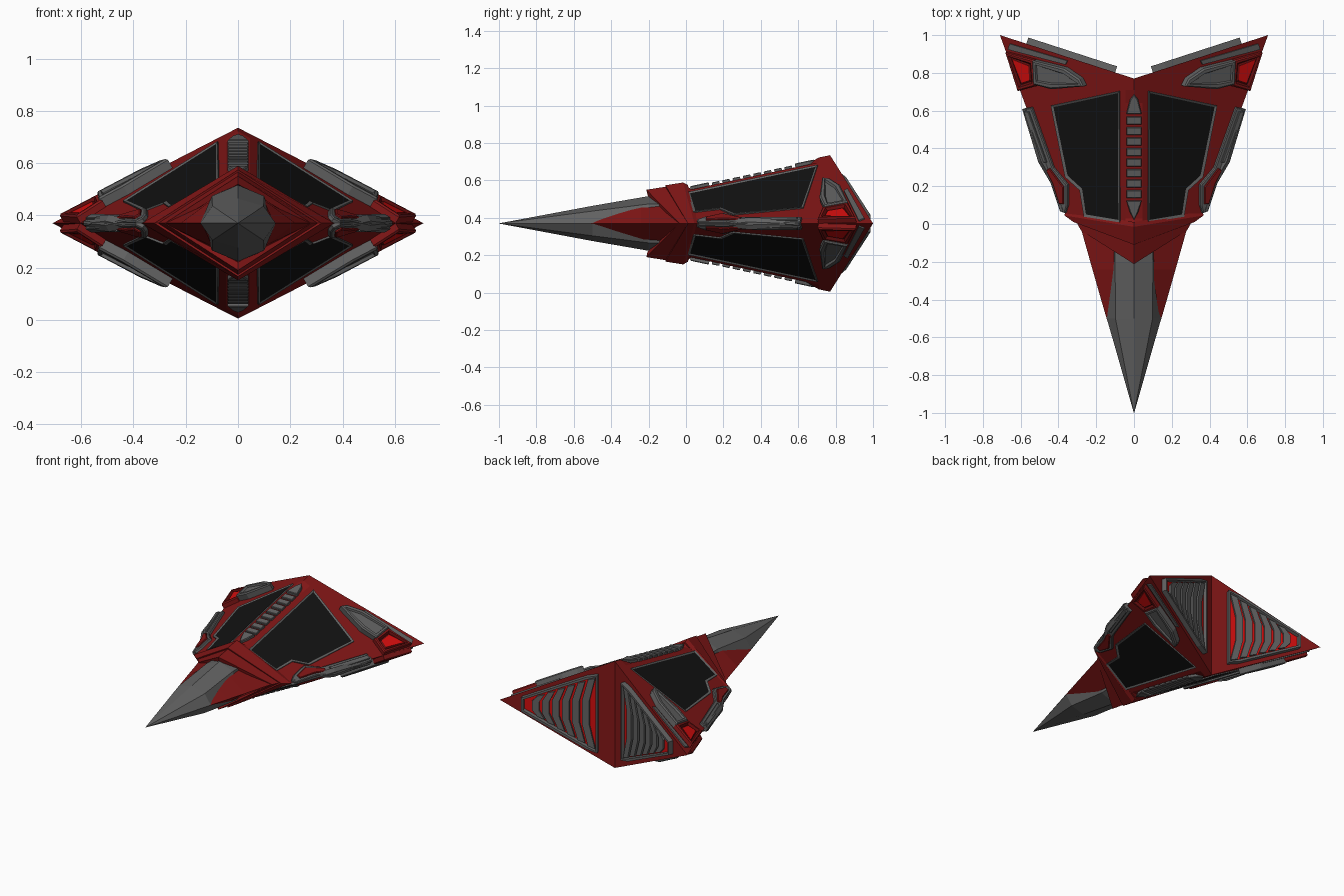
import bpy, bmesh
from mathutils import Vector

if "Cube" in bpy.data.objects:
    bpy.data.objects.remove(bpy.data.objects["Cube"])

MID = 0.37  # height of the horizontal symmetry plane


def material(name, rgb):
    m = bpy.data.materials.new(name)
    m.diffuse_color = (*rgb, 1)
    m.use_nodes = True
    m.node_tree.nodes["Principled BSDF"].inputs["Base Color"].default_value = m.diffuse_color
    return m


RED = material("hull_red", (0.22, 0.008, 0.008))
DARK = material("dark_red", (0.12, 0.004, 0.004))
GLOW = material("bright_red", (0.65, 0.004, 0.004))
GREY = material("metal_grey", (0.12, 0.12, 0.12))
BLACK = material("black_panel", (0.006, 0.006, 0.006))
MATS = [RED, DARK, GLOW, GREY, BLACK]


def finish(name, bm, mirror=""):
    """Make an object centred on the symmetry plane, mirrored on the given axes."""
    me = bpy.data.meshes.new(name)
    bm.to_mesh(me)
    bm.free()
    for m in MATS:
        me.materials.append(m)
    ob = bpy.data.objects.new(name, me)
    bpy.context.collection.objects.link(ob)
    ob.location.z = MID
    if mirror:
        mod = ob.modifiers.new("mirror", 'MIRROR')
        mod.use_axis = ["x" in mirror, False, "z" in mirror]
        mod.use_mirror_merge = False
    return ob


def full_ring(q):
    """Expand a quarter section (top to side) into a full ring."""
    f = lambda pts, sx, sz: [(sx * x, y, sz * z) for x, y, z in pts]
    return f(q, 1, 1) + f(q[-2::-1], 1, -1) + f(q[1:], -1, -1) + f(q[-2:0:-1], -1, 1)


def loft(name, rings, mat, mirror="", split=None):
    bm = bmesh.new()
    vs = [[bm.verts.new(p) for p in r] for r in rings]
    n = len(vs[0])
    for a, b in zip(vs, vs[1:]):
        for i in range(n):
            j = (i + 1) % n
            bm.faces.new((a[i], a[j], b[j], b[i]))
    for r in (vs[0], vs[-1]):
        if split:  # end caps folded along the vertical centre line
            bm.faces.new(r[:split + 1])
            bm.faces.new(r[split:] + r[:1])
        else:
            bm.faces.new(r)
    bmesh.ops.remove_doubles(bm, verts=bm.verts, dist=1e-4)
    bmesh.ops.recalc_face_normals(bm, faces=bm.faces)
    for f in bm.faces:
        f.material_index = MATS.index(mat)
    return finish(name, bm, mirror)


def panel(name, pts, place, normal, hi, mat, steps=(), mirror="xz", lo=-0.015, taper=0.0):
    """Raised plate on a hull plane; steps = (inset, depth, material) on its top."""
    n = Vector(normal).normalized()
    base = [Vector(place(u, v)) for u, v in pts]
    area = sum((a.cross(b) for a, b in zip(base, base[1:] + base[:1])), Vector())
    if area.dot(n) < 0:
        base.reverse()
    bm = bmesh.new()
    low = [bm.verts.new(p + n * lo) for p in base]
    top = [bm.verts.new(p + n * hi) for p in base]
    bm.faces.new(low[::-1])
    face = bm.faces.new(top)
    for i in range(len(base)):
        j = (i + 1) % len(base)
        bm.faces.new((low[i], low[j], top[j], top[i]))
    for f in bm.faces:
        f.material_index = MATS.index(mat)
    bm.normal_update()
    if taper:
        bmesh.ops.inset_region(bm, faces=[face], thickness=taper, depth=taper * 0.8)
    for inset, depth, m in steps:
        bm.normal_update()
        bmesh.ops.inset_region(bm, faces=[face], thickness=inset, depth=depth)
        face.material_index = MATS.index(m)
    return finish(name, bm, mirror)


# Hull planes: upper wing face, spine floor and rear face
def wing(x, y):
    return (x, y, 0.2014 - 0.583 * x + 0.2125 * y)


def spine(x, y):
    return (x, y, 0.176 + 0.2125 * y)


def rear(u, v):
    return (u, 0.77 + 0.324 * u, v)


WING_N, SPINE_N, REAR_N = (0.583, -0.2125, 1), (0, -0.2125, 1), (-0.324, 1, 0)


def edge(y):
    return ((0.2014 + 0.2125 * y) / 0.583, y, 0)


# Main hull with a shallow spine channel and folded rear
hull = [
    [wing(0, -0.03), wing(0.045, -0.02), edge(0.04)],
    [wing(0, 0.0), wing(0.045, 0.0), edge(0.10)],
    [spine(0, 0.03), wing(0.045, 0.03), edge(0.14)],
    [spine(0, 0.64), wing(0.045, 0.64), edge(0.66)],
    [wing(0, 0.71), wing(0.045, 0.71), edge(0.73)],
    [(0, 0.77, 0.365), (0.045, 0.7846, 0.342), (0.71, 1.0, 0)],
]
loft("main_hull", [full_ring(q) for q in hull], RED, split=4)

# Stepped chevron collar
collar = [
    [(0, -0.185, 0.145), (0.235, -0.03, 0)],
    [(0, -0.205, 0.150), (0.25, -0.045, 0)],
    [(0, -0.212, 0.180), (0.28, -0.035, 0)],
    [(0, -0.110, 0.196), (0.305, 0.01, 0)],
    [(0, -0.110, 0.204), (0.32, 0.01, 0)],
    [(0, -0.015, 0.219), (0.368, 0.045, 0)],
    [(0, 0.010, 0.205), (0.362, 0.075, 0)],
]
loft("front_collar", [full_ring(q) for q in collar], RED, split=2)

# Nose spike and the red cheeks that flank it
nose = [
    [(0, -1, 0), (0.0005, -1, 0.0004), (0.001, -1, 0)],
    [(0, -0.5, 0.094), (0.098, -0.5, 0.066), (0.144, -0.5, 0)],
    [(0, -0.2, 0.146), (0.100, -0.2, 0.104), (0.135, -0.2, 0)],
    [(0, -0.05, 0.15), (0.100, -0.05, 0.104), (0.12, -0.05, 0)],
]
loft("nose_spike", [full_ring(q) for q in nose], GREY, split=4)
cheek = [(-0.51, 0.142, 0.138, 0.002), (-0.37, 0.183, 0.115, 0.050),
         (-0.24, 0.220, 0.100, 0.088), (-0.02, 0.282, 0.09, 0.105)]
loft("nose_cheek", [[(w, y, 0), (i, y, h), (i, y, -h)] for y, w, i, h in cheek], RED, "x")

# Large black wing panels in grey frames
panel("wing_panel", [(0.075, 0.705), (0.437, 0.628), (0.362, 0.25), (0.285, 0.18),
                     (0.262, 0.04), (0.072, 0.01)], wing, WING_N, 0.008, GREY,
      [(0.016, -0.005, BLACK)])

# Spine: pointed end caps and slats
panel("spine_front_cap", [(0, 0.025), (0.022, 0.065), (0.04, 0.125), (-0.04, 0.125), (-0.022, 0.065)],
      spine, SPINE_N, 0.014, GREY, mirror="z", taper=0.005)
panel("spine_rear_cap", [(0, 0.69), (0.022, 0.66), (0.04, 0.585), (-0.04, 0.585), (-0.022, 0.66)],
      spine, SPINE_N, 0.016, GREY, mirror="z", taper=0.005)
for k in range(8):
    y = 0.14 + k * 0.0555
    panel("spine_slat", [(-0.04, y), (0.04, y), (0.04, y + 0.04), (-0.04, y + 0.04)],
          spine, SPINE_N, 0.010, GREY, mirror="z", taper=0.004)

# Rear wing plate with recess, and the red vent at its outer end
panel("wing_tip_plate", [(0.25, 0.735), (0.27, 0.775), (0.35, 0.83), (0.52, 0.872), (0.515, 0.745),
                         (0.42, 0.72)], wing, WING_N, 0.036, GREY,
      [(0.018, 0, GREY), (0.006, -0.012, GREY)], taper=0.009)
panel("wing_tip_vent", [(0.505, 0.735), (0.515, 0.872), (0.668, 0.912), (0.603, 0.708)],
      wing, WING_N, 0.026, RED,
      [(0.016, 0, DARK), (0.014, -0.014, DARK), (0.012, 0.006, GLOW)], taper=0.009)
panel("wing_tip_rail", [(0.36, 0.845), (0.35, 0.865), (0.655, 0.955), (0.665, 0.925)],
      wing, WING_N, 0.008, GREY)

# Long side pods along the wing edge, with red inserts
panel("side_pod", [(0.358, 0.06), (0.345, 0.10), (0.345, 0.21), (0.42, 0.30), (0.535, 0.62),
                   (0.585, 0.61), (0.50, 0.33), (0.435, 0.22), (0.385, 0.07)],
      wing, WING_N, 0.014, GREY, taper=0.006)
panel("side_pod_rail", [(0.45, 0.33), (0.545, 0.60), (0.57, 0.60), (0.482, 0.33)],
      wing, WING_N, 0.027, GREY, taper=0.004)
panel("side_pod_insert", [(0.362, 0.11), (0.36, 0.20), (0.435, 0.30), (0.455, 0.29),
                          (0.42, 0.22), (0.385, 0.11)], wing, WING_N, 0.024, RED, taper=0.005)

# Rear grilles: framed bright recess covered by chevron slats
panel("rear_grille", [(0.10, 0.265), (0.17, 0.245), (0.57, 0.045), (0.57, -0.045),
                      (0.17, -0.245), (0.10, -0.265)], rear, REAR_N, 0.034, GREY,
      [(0.016, 0, GREY), (0.006, -0.022, GLOW)], mirror="x")
for k in range(6):
    u, w, tip = 0.115 + k * 0.062, 0.044, 0.035
    h = 0.245 - 0.50 * max(u + w - 0.15, 0)
    panel("grille_slat", [(u, h), (u + w, h - 0.015), (u + w + tip, h * 0.35), (u + w + tip, -h * 0.35),
                          (u + w, 0.015 - h), (u, -h), (u + tip, -h * 0.35), (u + tip, h * 0.35)],
          rear, REAR_N, 0.026, GREY, mirror="x", lo=0.0)
